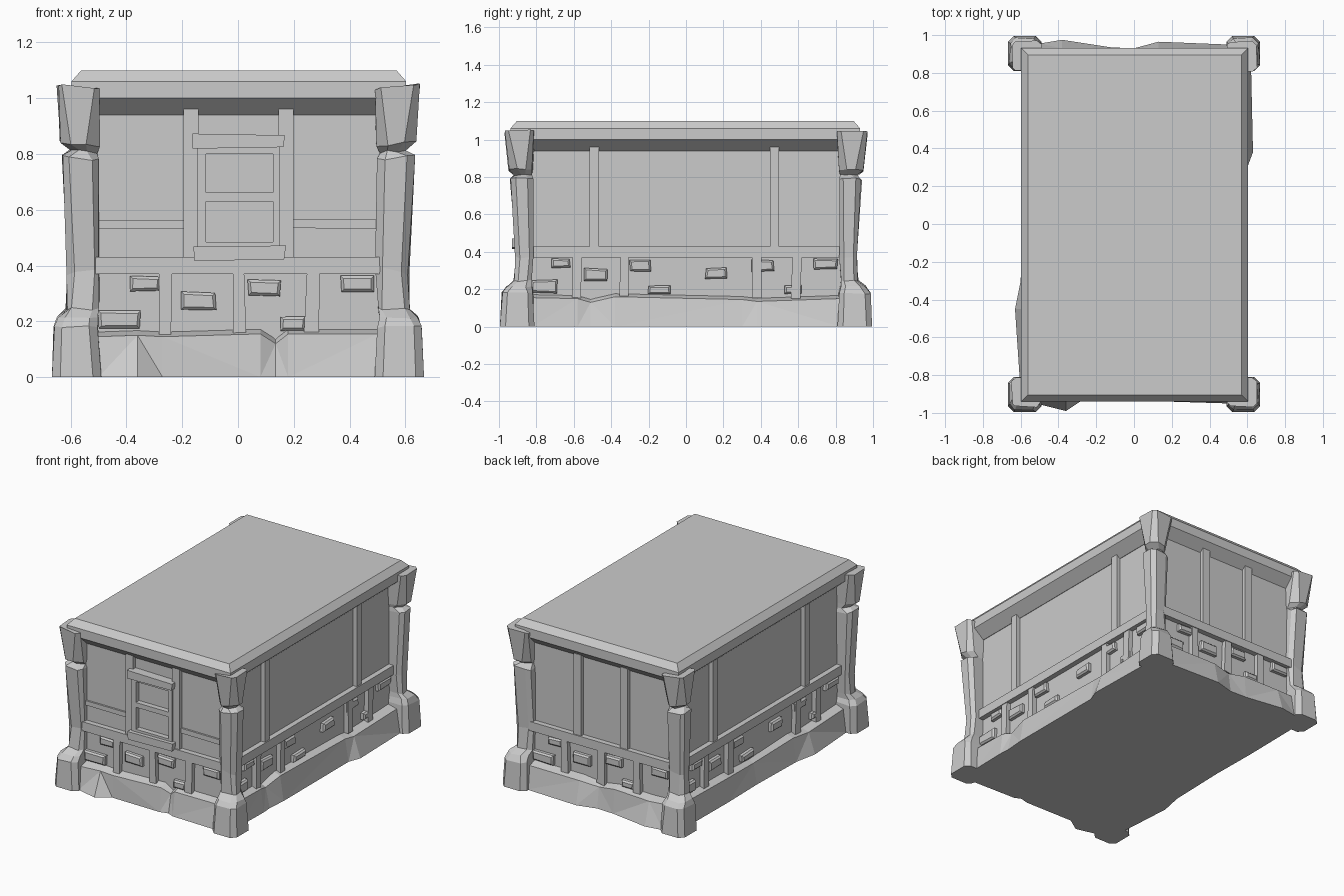
import bpy, bmesh, math, random
from mathutils import Matrix, Vector

if "Cube" in bpy.data.objects:
    bpy.data.objects.remove(bpy.data.objects["Cube"])

rng = random.Random(4)
WALL = {0: 0.87, 1: 0.53, 2: 0.87, 3: 0.53}   # wall distance: front, right, back, left


def loft(bm, rings, m=Matrix()):
    """Skin a closed solid through rings of equal point count."""
    vs = [[bm.verts.new(m @ Vector(p)) for p in r] for r in rings]
    n = len(vs[0])
    for a, b in zip(vs, vs[1:]):
        for i in range(n):
            j = (i + 1) % n
            bm.faces.new((a[i], a[j], b[j], b[i]))
    bm.faces.new(vs[0][::-1])
    bm.faces.new(vs[-1])


def finish(bm, name):
    bmesh.ops.recalc_face_normals(bm, faces=bm.faces)
    me = bpy.data.meshes.new(name)
    bm.to_mesh(me)
    bm.free()
    bpy.context.collection.objects.link(bpy.data.objects.new(name, me))


def rect(hx, hy, z):
    return [(-hx, -hy, z), (hx, -hy, z), (hx, hy, z), (-hx, hy, z)]


def slab(bm, k, s0, s1, z0, z1, depth, bevel=0.0, wob=0.0):
    """Block standing out of wall k; s runs along the wall, bevel chamfers its face."""
    m = Matrix.Rotation(k * math.pi / 2, 4, 'Z')
    d = WALL[k]
    j = [(rng.uniform(-wob, wob), rng.uniform(-wob, wob)) for _ in range(4)]

    def ring(dist, b):
        c = [(s0 + b, z0 + b), (s1 - b, z0 + b), (s1 - b, z1 - b), (s0 + b, z1 - b)]
        return [(s + js, -dist, z + jz) for (s, z), (js, jz) in zip(c, j)]
    rings = [ring(d - 0.03, 0), ring(d + depth - bevel, 0)]
    if bevel:
        rings.append(ring(d + depth, bevel))
    loft(bm, rings, m)


# Wall core
bm = bmesh.new()
loft(bm, [rect(0.53, 0.87, 0.03), rect(0.53, 0.87, 1.0)])
finish(bm, "walls")

# Roof slab with sloped underside and chamfered top
bm = bmesh.new()
loft(bm, [rect(0.53, 0.87, 0.94), rect(0.60, 0.935, 1.0),
          rect(0.60, 0.935, 1.06), rect(0.565, 0.90, 1.10)],
     Matrix.Translation((0.003, -0.004, 0)))
finish(bm, "roof")

# Rough stone footing: (along, bottom outset, shoulder outset, top height) per side
FOOT = [
    [(-0.5, .955, .93, .165), (-0.36, .99, .925, .17), (-0.27, .93, .925, .165),
     (0.08, .935, .92, .175), (0.135, .92, .895, .14), (0.18, .94, .92, .175), (0.5, .95, .92, .175)],
    [(-0.82, .59, .575, .175), (-0.58, .595, .575, .17), (-0.51, .59, .56, .15),
     (-0.38, .60, .575, .18), (0.3, .60, .575, .165), (0.38, .63, .585, .155), (0.82, .62, .59, .17)],
    [(-0.5, .95, .925, .17), (-0.13, .965, .93, .17), (0.0, .93, .91, .155),
     (0.12, .935, .92, .175), (0.38, .975, .93, .17), (0.5, .955, .92, .175)],
    [(-0.82, .59, .575, .175), (-0.4, .595, .58, .17), (-0.1, .59, .565, .155),
     (0.3, .60, .575, .17), (0.45, .63, .585, .155), (0.82, .605, .585, .17)],
]
rings = [[], [], []]
for k, side in enumerate(FOOT):
    m = Matrix.Rotation(k * math.pi / 2, 4, 'Z')
    for s, low, mid, z in side:
        for r, (d, h) in zip(rings, ((low, 0), (mid, z - 0.02), (WALL[k] - 0.01, z))):
            r.append(m @ Vector((s, -d, h)))
bm = bmesh.new()
loft(bm, rings)
bmesh.ops.triangulate(bm, faces=[f for f in bm.faces if len(f.verts) == 4])
finish(bm, "stone_footing")

# Corner posts: height, inner x, outer x, inner y, outer y, corner cut, tilt
POST = [
    (0.00, .49, .667, .81, .995, .03, 0), (0.18, .50, .658, .815, .985, .03, 0),
    (0.215, .505, .645, .825, .96, .03, 0), (0.245, .50, .615, .825, .918, .02, 0),
    (0.38, .495, .61, .82, .91, .02, -.2), (0.785, .50, .632, .82, .937, .025, .1),
    (0.81, .505, .60, .825, .915, .035, .1), (0.835, .50, .635, .82, .945, .04, .1),
    (1.04, .492, .648, .81, .967, .02, .1),
]
for sy, ny in ((-1, "front"), (1, "back")):
    for sx, nx in ((-1, "left"), (1, "right")):
        rings = []
        for z, xi, xo, yi, yo, c, tilt in POST:
            pts = [(xi, yi), (xo - c, yi), (xo, yi + c), (xo, yo - c),
                   (xo - c, yo), (xi + c, yo), (xi, yo - c)]
            r = []
            for x, y in pts:
                w = 0.005 if z else 0
                r.append((sx * (x + rng.uniform(-w, w)), sy * (y + rng.uniform(-w, w)),
                          z + tilt * (x - 0.56) + rng.uniform(-w, w)))
            rings.append(r)
        bm = bmesh.new()
        loft(bm, rings)
        finish(bm, f"corner_post_{ny}_{nx}")

# Horizontal beams and upper studs on each side
bm = bmesh.new()
for k in range(4):
    half = 0.52 if k % 2 == 0 else 0.85
    slab(bm, k, -half, half, 0.37, 0.43, 0.035)
finish(bm, "waist_beams")

bm = bmesh.new()
for k in range(4):
    spots = ((-0.168, 0.054), (0.172, 0.054)) if k % 2 == 0 else ((-0.49, 0.05), (0.473, 0.05))
    for s, w in spots:
        slab(bm, k, s - w / 2, s + w / 2, 0.42, 0.965, 0.027)
finish(bm, "upper_studs")

# Short studs between footing and beam
bm = bmesh.new()
for k in range(4):
    for s in ((-0.26, 0.003, 0.267) if k % 2 == 0 else (-0.585, -0.33, 0.375, 0.59)):
        slab(bm, k, s - 0.025, s + 0.025, 0.15, 0.38, 0.03, wob=0.006)
finish(bm, "lower_studs")

# Loose bricks set in the lower wall: (s0, s1, z0, z1)
SHORT = [(-.385, -.28, .31, .36), (-.205, -.08, .24, .305), (.035, .15, .29, .35),
         (.37, .49, .305, .365), (-.5, -.35, .175, .24), (.15, .24, .17, .22)]
LONG = [(-.72, -.62, .315, .365), (-.545, -.42, .245, .31), (-.3, -.19, .295, .355),
        (.105, .22, .255, .315), (.35, .47, .295, .355), (.68, .81, .31, .36),
        (-.83, -.69, .18, .25), (-.2, -.08, .175, .22), (.53, .62, .175, .22)]
bm = bmesh.new()
for k in range(4):
    for b in (SHORT if k % 2 == 0 else LONG):
        slab(bm, k, *b, 0.03, bevel=0.01, wob=0.004)
finish(bm, "wall_bricks")

# Front window: frame, crossbars, lintel and sill planks
bm = bmesh.new()
for s0, s1, z0, z1 in ((-.145, -.115, .45, .84), (.125, .15, .45, .84), (-.13, .14, .80, .83),
                       (-.13, .14, .46, .485), (-.13, .14, .63, .662)):
    slab(bm, 0, s0, s1, z0, z1, 0.035)
finish(bm, "window_frame")
bm = bmesh.new()
slab(bm, 0, -.16, .165, .82, .87, 0.06, wob=0.006)
slab(bm, 0, -.155, .17, .42, .468, 0.06, wob=0.006)
finish(bm, "window_planks")

# Thin rail across the front wall
bm = bmesh.new()
for s0, s1 in ((-.51, -.19), (.19, .51)):
    slab(bm, 0, s0, s1, .533, .565, 0.012, wob=0.003)
finish(bm, "front_rail")
